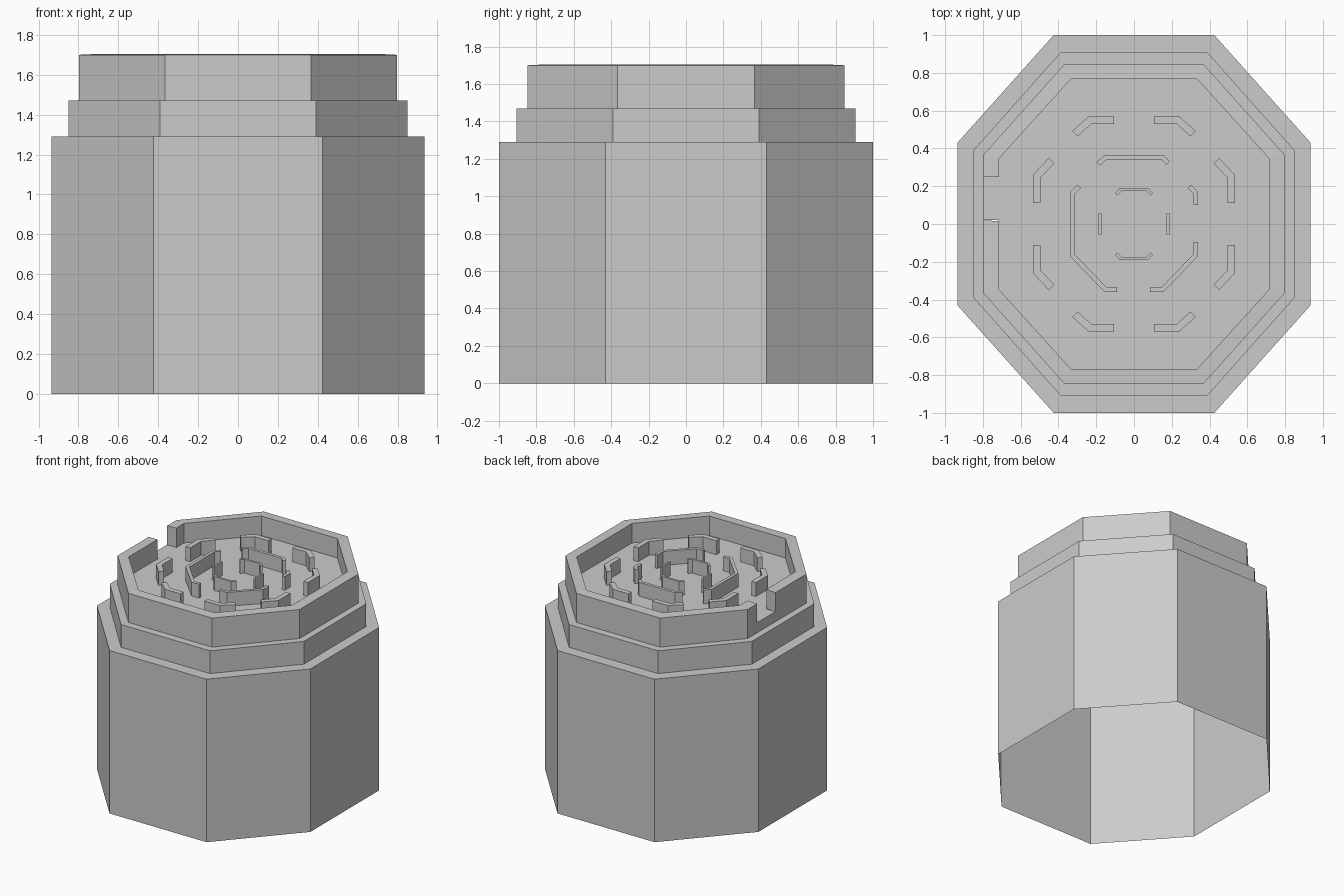
import bpy
import bmesh
from mathutils import Vector

if "Cube" in bpy.data.objects:
    bpy.data.objects.remove(bpy.data.objects["Cube"])

FLOOR = 1.55


def make(name, verts, faces):
    bm = bmesh.new()
    vs = [bm.verts.new(v) for v in verts]
    for f in faces:
        bm.faces.new([vs[i] for i in f])
    bmesh.ops.recalc_face_normals(bm, faces=bm.faces[:])
    me = bpy.data.meshes.new(name)
    bm.to_mesh(me)
    bm.free()
    ob = bpy.data.objects.new(name, me)
    bpy.context.collection.objects.link(ob)
    return ob


def octagon(x, y, cx, cy):
    # counter-clockwise, starting at the upper left side
    return [(-x, cy), (-x, -cy), (-cx, -y), (cx, -y),
            (x, -cy), (x, cy), (cx, y), (-cx, y)]


def wall(name, outer, inner, z0, z1, z1_in=None):
    # open-bottomed wall between two matching polylines
    n = len(outer)
    rows = [(outer, z0), (outer, z1), (inner, z1_in or z1), (inner, z0)]
    verts = [(p[0], p[1], z) for line, z in rows for p in line]
    faces = [(r * n + i, r * n + i + 1, (r + 1) * n + i + 1, (r + 1) * n + i)
             for r in range(3) for i in range(n - 1)]
    faces += [(0, n, 2 * n, 3 * n), (n - 1, 2 * n - 1, 3 * n - 1, 4 * n - 1)]
    return make(name, verts, faces)


def strip(name, path, t, height):
    # mitred wall along a centre line
    pts = [Vector(p) for p in path]
    a, b = [], []
    for i, p in enumerate(pts):
        dirs = []
        if i > 0:
            dirs.append((p - pts[i - 1]).normalized())
        if i < len(pts) - 1:
            dirs.append((pts[i + 1] - p).normalized())
        nrm = [Vector((-d.y, d.x)) for d in dirs]
        m = sum(nrm, Vector((0, 0))).normalized()
        m *= (t / 2) / m.dot(nrm[0])
        a.append(p + m)
        b.append(p - m)
    wall(name, a, b, FLOOR, FLOOR + height)


# stepped octagonal body, open underneath
base = octagon(.935, 1, .425, .43)
step = octagon(.85, .907, .39, .39)
rim_out = octagon(.797, .847, .367, .367)
rim_in = octagon(.715, .768, .333, .347)
levels = [(base, 0), (base, 1.29), (step, 1.29), (step, 1.47), (rim_out, 1.47), (rim_out, FLOOR)]
verts = [(x, y, z) for ring, z in levels for x, y in ring]
faces = [(r * 8 + i, r * 8 + (i + 1) % 8, r * 8 + 8 + (i + 1) % 8, r * 8 + 8 + i)
         for r in range(len(levels) - 1) for i in range(8)]
# sunken floor running out through the gateway
n = len(verts)
gate = [(-.715, .25), (-.797, .25), (-.797, .02), (-.715, .02)]
floor = [rim_in[0]] + gate + rim_in[1:]
verts += [(x, y, FLOOR) for x, y in floor]
faces.append(tuple(range(n, n + len(floor))))
make("tower_body", verts, faces)

# parapet with gateway gap on the left
wall("parapet",
     [(-.797, .02)] + rim_out[1:] + [rim_out[0], (-.797, .25)],
     [(-.715, .015)] + rim_in[1:] + [rim_in[0], (-.715, .25)],
     FLOOR, 1.70, 1.704)

# outer ring of low walls, mirrored in four quadrants
for sx in (-1, 1):
    for sy in (-1, 1):
        for path in ([(.105, .55), (.232, .55), (.313, .478)],
                     [(.515, .11), (.515, .252), (.437, .335)]):
            strip("outer_ring_wall", [(sx * x, sy * y) for x, y in path], .04, .11)

# middle ring
for path in ([(-.19, .318), (-.152, .352), (.152, .352), (.18, .322)],
             [(-.29, .2), (-.327, .162), (-.327, -.165), (-.15, -.348), (-.09, -.348)],
             [(.327, -.095), (.327, -.165), (.15, -.348), (.085, -.348)],
             [(.327, .1), (.327, .165), (.293, .2)]):
    strip("middle_ring_wall", path, .025, .11)

# inner ring
for s in (-1, 1):
    strip("inner_ring_end", [(-.095, s * .157), (-.07, s * .183), (.07, s * .183), (.095, s * .157)], .017, .11)
    strip("inner_ring_side", [(s * .18, -.055), (s * .18, .055)], .015, .11)
